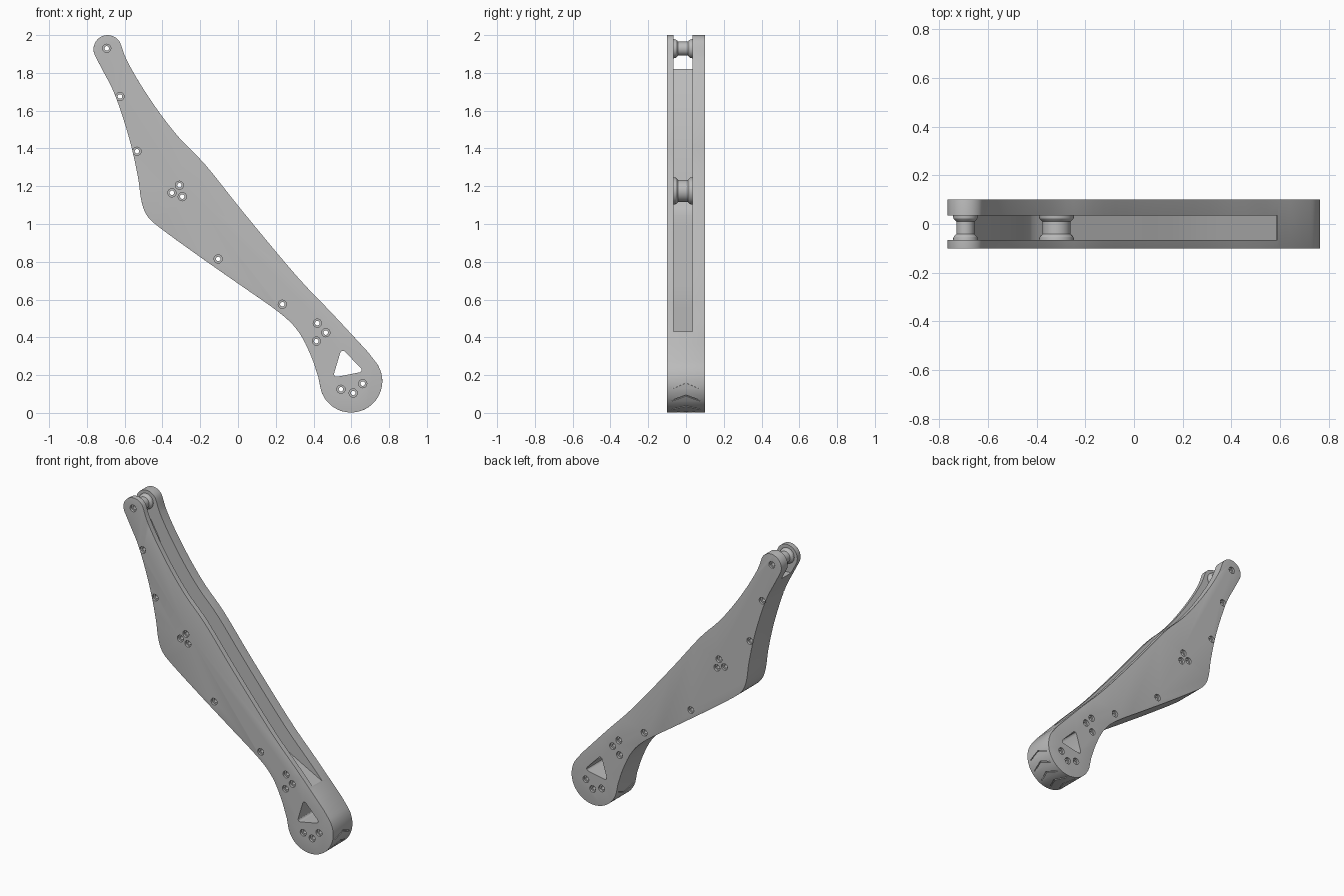
import bpy, bmesh, math
from mathutils import Vector, Matrix

if "Cube" in bpy.data.objects:
    bpy.data.objects.remove(bpy.data.objects["Cube"])

grey = bpy.data.materials.new("mid grey")
grey.diffuse_color = (0.5, 0.5, 0.5, 1)
grey.use_nodes = True
grey.node_tree.nodes["Principled BSDF"].inputs["Base Color"].default_value = grey.diffuse_color

TOP, TOP_R = Vector((-0.69, 1.925)), 0.075      # upper pivot
FOOT, FOOT_R = Vector((0.598, 0.168)), 0.166    # rounded foot


def arc(c, r, a0, a1, n):
    return [c + r * Vector((math.cos(math.radians(a0 + (a1 - a0) * i / n)),
                            math.sin(math.radians(a0 + (a1 - a0) * i / n)))) for i in range(n + 1)]


def spline(pts, n=4):
    """Catmull-Rom through the points."""
    p = [Vector(q) for q in pts]
    p = [p[0] * 2 - p[1]] + p + [p[-1] * 2 - p[-2]]
    out = []
    for a, b, c, d in zip(p, p[1:], p[2:], p[3:]):
        for i in range(n):
            t = i / n
            out.append(0.5 * (2 * b + (c - a) * t + (2 * a - 5 * b + 4 * c - d) * t * t
                              + (3 * b - a - 3 * c + d) * t ** 3))
    return out + [p[-2]]


def finish(bm, name):
    bmesh.ops.recalc_face_normals(bm, faces=bm.faces)
    me = bpy.data.meshes.new(name)
    bm.to_mesh(me)
    bm.free()
    me.materials.append(grey)
    ob = bpy.data.objects.new(name, me)
    bpy.context.collection.objects.link(ob)
    return ob


def prism(bm, pts, y0, y1):
    """Extrude an x-z outline along y; returns the rim edges of both caps."""
    a = [bm.verts.new((p[0], y0, p[1])) for p in pts]
    b = [bm.verts.new((p[0], y1, p[1])) for p in pts]
    bm.faces.new(a)
    bm.faces.new(b[::-1])
    n = len(pts)
    for i in range(n):
        j = (i + 1) % n
        bm.faces.new((a[j], a[i], b[i], b[j]))
    return [bm.edges.get((r[i], r[(i + 1) % n])) for r in (a, b) for i in range(n)]


def lathe(name, c, profile, n=32):
    """Turn (y, radius) pairs about an axis along y."""
    bm = bmesh.new()
    rings = [[bm.verts.new((c[0] + r * math.cos(2 * math.pi * i / n), y,
                            c[1] + r * math.sin(2 * math.pi * i / n))) for i in range(n)]
             for y, r in profile]
    for r, s in zip(rings, rings[1:]):
        for i in range(n):
            bm.faces.new((r[i], r[(i + 1) % n], s[(i + 1) % n], s[i]))
    bm.faces.new(rings[0])
    bm.faces.new(rings[-1])
    return finish(bm, name)


def bake(ob, cutters=()):
    """Apply modifiers and cuts, then smooth the shallow angles."""
    for c in cutters:
        m = ob.modifiers.new("cut", 'BOOLEAN')
        m.operation, m.object, m.solver = 'DIFFERENCE', c, 'EXACT'
    bpy.context.view_layer.update()
    dg = bpy.context.evaluated_depsgraph_get()
    me = bpy.data.meshes.new_from_object(ob.evaluated_get(dg))
    ob.modifiers.clear()
    ob.data = me
    bpy.ops.object.select_all(action='DESELECT')
    ob.select_set(True)
    bpy.context.view_layer.objects.active = ob
    bpy.ops.object.shade_smooth_by_angle(angle=math.radians(30))


# arm body: open upper edge, foot, lower edge, top pivot
upper = spline([(-0.622, 1.955), (-0.59, 1.87), (-0.52, 1.745), (-0.42, 1.595), (-0.31, 1.455),
                (-0.17, 1.31), (0.03, 1.06), (0.31, 0.725), (0.50, 0.525), (0.69, 0.32)])
foot = arc(FOOT, FOOT_R, 42, -163, 32)
lower = spline([(0.425, 0.19), (0.385, 0.305), (0.32, 0.43), (0.22, 0.53), (0, 0.685), (-0.2, 0.825),
                (-0.42, 0.985), (-0.485, 1.05), (-0.513, 1.13), (-0.53, 1.25), (-0.575, 1.45),
                (-0.65, 1.68), (-0.725, 1.83)])
top = arc(TOP, TOP_R, 205, 35, 20)
bm = bmesh.new()
weight = bm.edges.layers.float.new("bevel_weight_edge")
rim = prism(bm, upper + foot + lower + top, -0.1, 0.1)
count = len(rim) // 2
for i, e in enumerate(rim):
    e[weight] = 0.2 if 3 < i % count < len(upper) - 3 else 1.0
body = finish(bm, "arm_body")
bev = body.modifiers.new("round", 'BEVEL')
bev.limit_method, bev.width, bev.segments = 'WEIGHT', 0.03, 4

# channel between the two side plates
bm = bmesh.new()
inner = spline([(0.585, 0.428), (0.40, 0.525), (0.22, 0.625), (0, 0.775), (-0.2, 0.91), (-0.39, 1.045),
                (-0.44, 1.12), (-0.47, 1.28), (-0.51, 1.46), (-0.585, 1.68), (-0.66, 1.82)], 3)
prism(bm, inner + [(-0.9, 1.82), (-0.9, 2.1), (-0.5, 2.1), (0.8, 0.6)], -0.066, 0.034)
channel = finish(bm, "channel_cutter")

# triangular window in the foot, with rounded corners
bm = bmesh.new()
window = []
for (x, z), a in (((0.555, 0.315), 170), ((0.64, 0.228), 50), ((0.522, 0.205), -80)):
    window += arc(Vector((x, z)), 0.014, a, a - 120, 4)
prism(bm, window, -0.2, 0.2)
window_cutter = finish(bm, "window_cutter")

# stepped screw holes
holes = [(-0.695, 1.93), (-0.625, 1.675), (-0.535, 1.385), (-0.105, 0.815), (0.235, 0.575),
         (-0.31, 1.205), (-0.35, 1.165), (-0.295, 1.145), (0.42, 0.475), (0.465, 0.425),
         (0.415, 0.38), (0.545, 0.125), (0.61, 0.105), (0.66, 0.155)]
step = [(-0.2, 0.022), (-0.085, 0.022), (-0.085, 0.012), (0.085, 0.012), (0.085, 0.022), (0.2, 0.022)]
hole_cutters = [lathe("hole_cutter", h, step, 16) for h in holes]

# chevron tread grooves around the bottom of the foot
bm = bmesh.new()
for k in range(7):
    a = math.radians(-155 + 25 * k)
    d = Vector((math.cos(a), 0, math.sin(a)))
    frame = Matrix((Vector((-d.z, 0, d.x)), Vector((0, 1, 0)), d)).transposed().to_4x4()
    frame.translation = Vector((FOOT.x, 0, FOOT.y)) + d * (FOOT_R + 0.006)
    ring = [(-0.028, -0.075), (0.004, 0), (-0.028, 0.075), (-0.021, 0.075), (0.011, 0), (-0.021, -0.075)]
    lo = [bm.verts.new(frame @ Vector((t, y, -0.014))) for t, y in ring]
    hi = [bm.verts.new(frame @ Vector((t, y, 0.014))) for t, y in ring]
    bm.faces.new(lo)
    bm.faces.new(hi[::-1])
    for i in range(6):
        j = (i + 1) % 6
        bm.faces.new((lo[j], lo[i], hi[i], hi[j]))
tread = finish(bm, "tread_cutter")

bake(body, [channel, window_cutter, tread] + hole_cutters)


# flared spacers between the plates
def spacer(name, c, r, cutters):
    flare = [(0, 0.014), (0.012, 0.012), (0.019, 0.006), (0.024, 0)]
    prof = [(-0.07, r + 0.014)] + [(-0.066 + y, r + f) for y, f in flare]
    prof += [(0.034 - y, r + f) for y, f in flare[::-1]] + [(0.038, r + 0.014)]
    bake(lathe(name, c, prof), cutters)


spacer("top_spacer", (-0.692, 1.928), 0.037, hole_cutters[:1])
spacer("middle_spacer", (-0.318, 1.175), 0.058, hole_cutters[5:8])

for c in [channel, window_cutter, tread] + hole_cutters:
    bpy.data.objects.remove(c)
